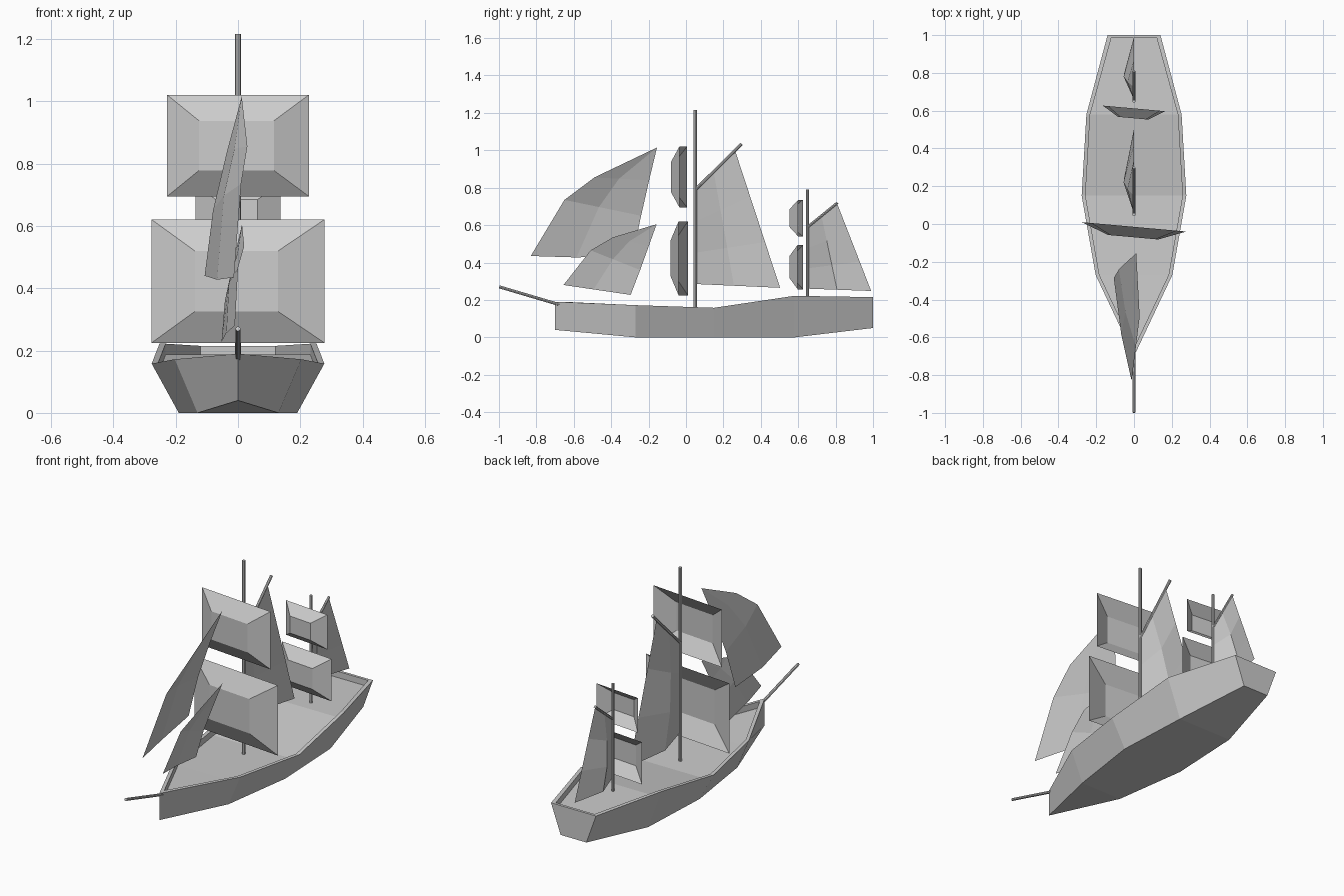
import bpy, bmesh
from mathutils import Vector

if "Cube" in bpy.data.objects:
    bpy.data.objects.remove(bpy.data.objects["Cube"])


def finish(name, bm):
    bmesh.ops.remove_doubles(bm, verts=bm.verts, dist=0.0005)
    bmesh.ops.recalc_face_normals(bm, faces=bm.faces)
    mesh = bpy.data.meshes.new(name)
    bm.to_mesh(mesh)
    bm.free()
    ob = bpy.data.objects.new(name, mesh)
    bpy.context.collection.objects.link(ob)
    return ob


def skin(name, rows, cap_ends=False):
    """Surface through rows of points."""
    bm = bmesh.new()
    v = [[bm.verts.new(p) for p in r] for r in rows]
    for a, b in zip(v, v[1:]):
        for i in range(len(a) - 1):
            bm.faces.new((a[i], a[i + 1], b[i + 1], b[i]))
        if cap_ends:
            bm.faces.new((a[-1], a[0], b[0], b[-1]))
    if cap_ends:
        bm.faces.new(v[0])
    return finish(name, bm)


def spar(name, a, b, r):
    a, b = Vector(a), Vector(b)
    bpy.ops.mesh.primitive_cylinder_add(vertices=8, radius=r, depth=(b - a).length,
                                        location=(a + b) / 2)
    ob = bpy.context.object
    ob.name = name
    ob.rotation_euler = (b - a).to_track_quat('Z', 'Y').to_euler()


def square_sail(name, y, z0, z1, half, inner, belly=0.055):
    """Frustum-shaped sail, open at the back, turned slightly about the mast."""
    bm = bmesh.new()
    zc, h, k = (z0 + z1) / 2, (z1 - z0) / 2, 0.09
    rings = []
    for w, t, d in ((half, h, 0), (inner, h * 0.49, belly)):
        rings.append([bm.verts.new((sx * w - d * k, y - d - sx * w * k, zc + sz * t))
                      for sx, sz in ((-1, -1), (1, -1), (1, 1), (-1, 1))])
    for i in range(4):
        j = (i + 1) % 4
        bm.faces.new((rings[0][i], rings[0][j], rings[1][j], rings[1][i]))
    bm.faces.new(rings[1])
    finish(name, bm)


def loft_sail(name, luff, leech, bulges, foot=0.0):
    """Two-panel sail between a front and a rear edge, bellied sideways."""
    rows = []
    for a, b, d in zip(luff, leech, bulges):
        a, b = Vector(a), Vector(b)
        rows.append((a, a.lerp(b, 0.45) + Vector((d, 0, 0)), b))
    rows[-1][1].z += foot
    return skin(name, rows)


def edge(a, b, n=3):
    return [Vector(a).lerp(Vector(b), i / n) for i in range(n + 1)]


# Hull: y, top half-width, top z, bottom half-width, bottom z
stations = [(1.0, 0.14, 0.215, 0.08, 0.05), (0.58, 0.252, 0.222, 0.17, 0),
            (0.15, 0.277, 0.158, 0.19, 0), (-0.27, 0.203, 0.172, 0.13, 0),
            (-0.70, 0, 0.19, 0, 0.04)]
rim, sink = 0.02, 0.035
rows = []
for y, w, z, bw, bz in stations:
    yi = y - 0.015 if y == 1.0 else (y + 0.045 if w == 0 else y)
    wi = max(w - rim, 0)
    half = [(bw, y, bz), (w, y, z), (wi, yi, z), (wi, yi, z - sink)]
    rows.append(half + [(-p[0], p[1], p[2]) for p in reversed(half)])
bm = bmesh.new()
v = [[bm.verts.new(p) for p in r] for r in rows]
for a, b in zip(v, v[1:]):
    for i in range(8):
        j = (i + 1) % 8
        bm.faces.new((a[i], a[j], b[j], b[i]))
# Transom: outer face, rim and inner face
s = v[0]
for i in range(3):
    bm.faces.new((s[i], s[i + 1], s[6 - i], s[7 - i]))
finish("hull", bm)

# Masts, gaffs and bowsprit
spar("main_mast", (0, 0.05, 0.12), (0, 0.05, 1.215), 0.009)
spar("rear_mast", (0, 0.65, 0.17), (0, 0.65, 0.79), 0.008)
spar("main_gaff", (0, 0.05, 0.79), (0, 0.298, 1.035), 0.008)
spar("rear_gaff", (0, 0.65, 0.59), (0, 0.81, 0.72), 0.007)
spar("bowsprit", (0, -0.66, 0.17), (0, -0.998, 0.27), 0.008)

# Square sails
square_sail("main_lower_sail", -0.015, 0.225, 0.62, 0.277, 0.133)
square_sail("main_upper_sail", -0.015, 0.695, 1.02, 0.227, 0.12)
square_sail("rear_lower_sail", 0.612, 0.257, 0.495, 0.165, 0.08, 0.052)
square_sail("rear_upper_sail", 0.612, 0.54, 0.735, 0.137, 0.068, 0.052)

# Gaff sails
belly = (0, -0.035, -0.055, -0.05)
loft_sail("main_gaff_sail", edge((0, 0.055, 0.79), (0, 0.055, 0.285)),
          edge((0, 0.262, 1.0), (0, 0.503, 0.265)), belly)
loft_sail("rear_gaff_sail", edge((0, 0.658, 0.59), (0, 0.658, 0.26)),
          edge((0, 0.807, 0.718), (0, 0.99, 0.248)), belly)

# Jibs
head = (0.012, -0.155, 1.015)
loft_sail("outer_jib",
          [head, (0.03, -0.49, 0.855), (0.01, -0.65, 0.735), (-0.013, -0.83, 0.435)],
          [head, (-0.035, -0.197, 0.84), (-0.08, -0.24, 0.65), (-0.107, -0.286, 0.44)],
          (0, -0.012, -0.015, -0.012), -0.01)
head = (0.013, -0.157, 0.605)
loft_sail("inner_jib",
          [head, (0.02, -0.39, 0.535), (0.0, -0.51, 0.465), (-0.01, -0.655, 0.28)],
          [head, (-0.015, -0.2, 0.485), (-0.042, -0.245, 0.36), (-0.053, -0.296, 0.227)],
          (0, -0.006, -0.01, -0.008))
